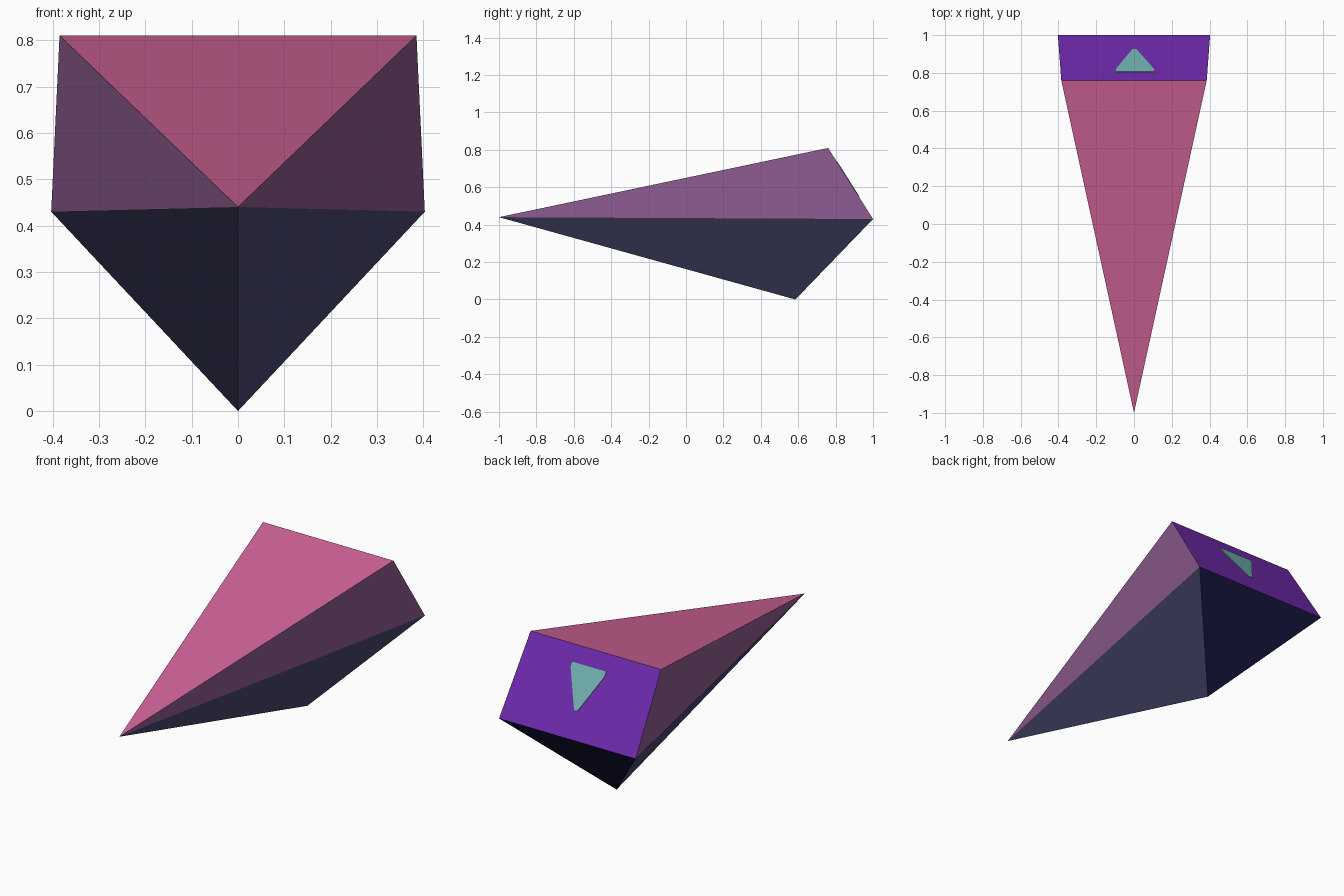
import bpy, bmesh
from mathutils import Vector

if "Cube" in bpy.data.objects:
    bpy.data.objects.remove(bpy.data.objects["Cube"])


def material(name, srgb):
    m = bpy.data.materials.new(name)
    lin = [((c / 255 + 0.055) / 1.055) ** 2.4 if c > 10 else c / 255 / 12.92 for c in srgb]
    m.diffuse_color = (*lin, 1)
    m.use_nodes = True
    m.node_tree.nodes["Principled BSDF"].inputs["Base Color"].default_value = m.diffuse_color
    return m


def mesh_object(name, bm, mats):
    bmesh.ops.recalc_face_normals(bm, faces=bm.faces[:])
    me = bpy.data.meshes.new(name)
    bm.to_mesh(me)
    bm.free()
    for m in mats:
        me.materials.append(m)
    ob = bpy.data.objects.new(name, me)
    bpy.context.collection.objects.link(ob)
    return ob


pink = material("pink", (208, 99, 152))
mauve = material("mauve", (146, 94, 148))
slate = material("slate blue", (76, 75, 116))
violet = material("violet", (112, 42, 174))
navy = material("navy", (28, 26, 70))
teal = material("teal", (113, 178, 178))

# Hull: wedge with a pointed nose, a deck, a keel point and a two-part stern
nose, keel = Vector((0, -1, 0.44)), Vector((0, 0.585, 0))
top_r, top_l = Vector((0.385, 0.76, 0.81)), Vector((-0.385, 0.76, 0.81))
mid_r, mid_l = Vector((0.403, 1, 0.43)), Vector((-0.403, 1, 0.43))
bm = bmesh.new()
n, k, tr, tl, mr, ml = [bm.verts.new(p) for p in (nose, keel, top_r, top_l, mid_r, mid_l)]
for verts, index in (((n, tr, tl), 0), ((n, mr, tr), 1), ((n, tl, ml), 1),
                     ((n, k, mr), 2), ((n, ml, k), 2),
                     ((tr, mr, ml, tl), 3), ((k, ml, mr), 4)):
    bm.faces.new(verts).material_index = index
mesh_object("hull", bm, [pink, mauve, slate, violet, navy])

# Engine light: thin triangular plate on the upper stern
slope = Vector((0, mid_r.y - top_r.y, mid_r.z - top_r.z))
normal = Vector((0, -slope.z, slope.y)).normalized()
outline = [(-0.095, 0.19), (0.105, 0.19), (0.105, 0.25), (0.012, 0.685), (-0.008, 0.685), (-0.095, 0.25)]
bm = bmesh.new()
base = [bm.verts.new(Vector((x, top_r.y, top_r.z)) + slope * t - normal * 0.001) for x, t in outline]
face = bm.faces.new(base)
ext = bmesh.ops.extrude_face_region(bm, geom=[face], use_keep_orig=True)
bmesh.ops.translate(bm, verts=[g for g in ext["geom"] if isinstance(g, bmesh.types.BMVert)],
                    vec=normal * 0.004)
mesh_object("engine_light", bm, [teal])
